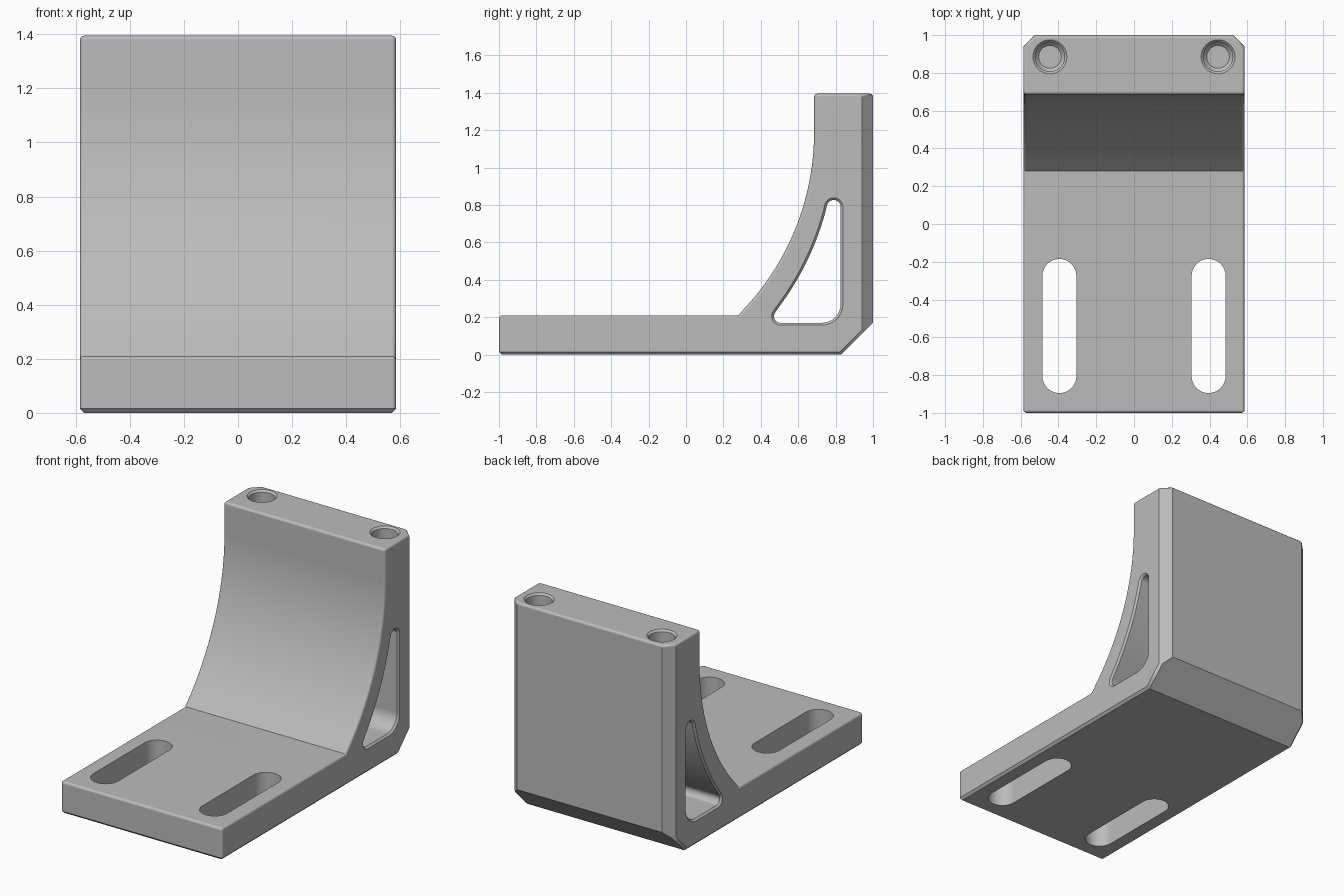
import bpy, bmesh, math
from mathutils import Vector

cube = bpy.data.objects.get("Cube")
if cube:
    bpy.data.objects.remove(cube, do_unlink=True)

W, TOP, BASE = 0.585, 1.395, 0.21      # half width, height, plate thickness

grey = bpy.data.materials.new("plain grey")
grey.use_nodes = True
grey.diffuse_color = (0.5, 0.5, 0.5, 1)
grey.node_tree.nodes["Principled BSDF"].inputs["Base Color"].default_value = (0.5, 0.5, 0.5, 1)


def arc(cx, cy, r, a0, a1, n):
    """Points along a circular arc, angles in degrees."""
    angles = [math.radians(a0 + (a1 - a0) * i / n) for i in range(n + 1)]
    return [(cx + r * math.cos(a), cy + r * math.sin(a)) for a in angles]


def loft(sections):
    """Closed solid through matching rings of points."""
    bm = bmesh.new()
    rings = [[bm.verts.new(p) for p in ring] for ring in sections]
    n = len(rings[0])
    for a, b in zip(rings, rings[1:]):
        for i in range(n):
            j = (i + 1) % n
            bm.faces.new((a[i], a[j], b[j], b[i]))
    bm.faces.new(rings[0])
    bm.faces.new(rings[-1])
    bmesh.ops.recalc_face_normals(bm, faces=bm.faces)
    return bm


def make_object(name, bm):
    mesh = bpy.data.meshes.new(name)
    bm.to_mesh(mesh)
    bm.free()
    mesh.materials.append(grey)
    ob = bpy.data.objects.new(name, mesh)
    bpy.context.collection.objects.link(ob)
    return ob


def across(profile, x):
    return [(x, y, z) for y, z in profile]


def level(profile, z):
    return [(x, y, z) for x, y in profile]


def sharp(e):
    return len(e.link_faces) == 2 and e.calc_face_angle(0) > math.radians(70)


# Bracket body: plate, curved web and upright in one side profile
profile = [(-1, 0), (0.83, 0), (1, 0.17), (1, TOP), (0.685, TOP)]
profile += arc(-0.695, 1.19, 1.38, 0, -45.2, 24)[:-1]
profile += [(0.28, BASE), (-1, BASE)]
bm = loft([across(profile, -W), across(profile, W)])

# Chamfered back corners
for s in (-1, 1):
    cut = bmesh.ops.bisect_plane(bm, geom=bm.verts[:] + bm.edges[:] + bm.faces[:],
                                 plane_co=(s * W, 0.94, 0), plane_no=(s, 1, 0), clear_outer=True)
    edges = [e for e in cut["geom_cut"] if isinstance(e, bmesh.types.BMEdge)]
    bmesh.ops.edgenet_fill(bm, edges=edges)
bmesh.ops.recalc_face_normals(bm, faces=bm.faces)


def is_low(e):
    return all(v.co.z < 0.18 for v in e.verts)


# Rounded upper edges, then a flat chamfer around the underside
for low, size, segments in ((False, 0.016, 3), (True, 0.016, 1)):
    bm.normal_update()
    edges = [e for e in bm.edges if sharp(e) and is_low(e) == low]
    bmesh.ops.bevel(bm, geom=edges, offset=size, offset_type='OFFSET', segments=segments,
                    profile=0.5, affect='EDGES', clamp_overlap=True)
bracket = make_object("bracket_body", bm)


# Side window through the web, with flared rims
def window(o):
    return (arc(0.79, 0.79, 0.037 + o, 0, 166.2, 10)
            + arc(-0.705, 1.157, 1.503 - o, -13.8, -38.2, 16)[1:-1]
            + arc(0.505, 0.205, 0.035 + o, 141.8, 270, 8)
            + arc(0.727, 0.27, 0.1 + o, 270, 360, 8))


cutters = [make_object("window_cutter", loft(
    [across(window(o), x) for o, x in
     ((0.024, -W - 0.012), (0, -W + 0.012), (0, W - 0.012), (0.024, W + 0.012))]))]

for side, s in (("left", 1), ("right", -1)):
    # Long mounting slot
    slot = arc(s * 0.395, -0.275, 0.09, 0, 180, 16) + arc(s * 0.395, -0.805, 0.09, 180, 360, 16)
    cutters.append(make_object(side + "_slot_cutter", loft([level(slot, -0.1), level(slot, 0.3)])))
    # Blind bore with countersunk mouth and tapered bottom
    steps = ((0.06, TOP - 0.32), (0.078, TOP - 0.3), (0.078, TOP - 0.012), (0.102, TOP + 0.012))
    rings = [level(arc(s * 0.445, 0.885, r, 0, 360, 32)[:-1], z) for r, z in steps]
    cutters.append(make_object(side + "_bore_cutter", loft(rings)))

# Cut the openings
bpy.ops.object.select_all(action='DESELECT')
bpy.context.view_layer.objects.active = bracket
bracket.select_set(True)
for cutter in cutters:
    cutter.hide_render = True
    mod = bracket.modifiers.new("cut", 'BOOLEAN')
    mod.operation = 'DIFFERENCE'
    mod.solver = 'EXACT'
    mod.object = cutter
    bpy.ops.object.modifier_apply(modifier=mod.name)
    bpy.data.objects.remove(cutter, do_unlink=True)

# Smooth curves, crisp flats
bpy.ops.object.shade_smooth_by_angle(angle=math.radians(32))
weighted = bracket.modifiers.new("even_shading", 'WEIGHTED_NORMAL')
weighted.keep_sharp = True
